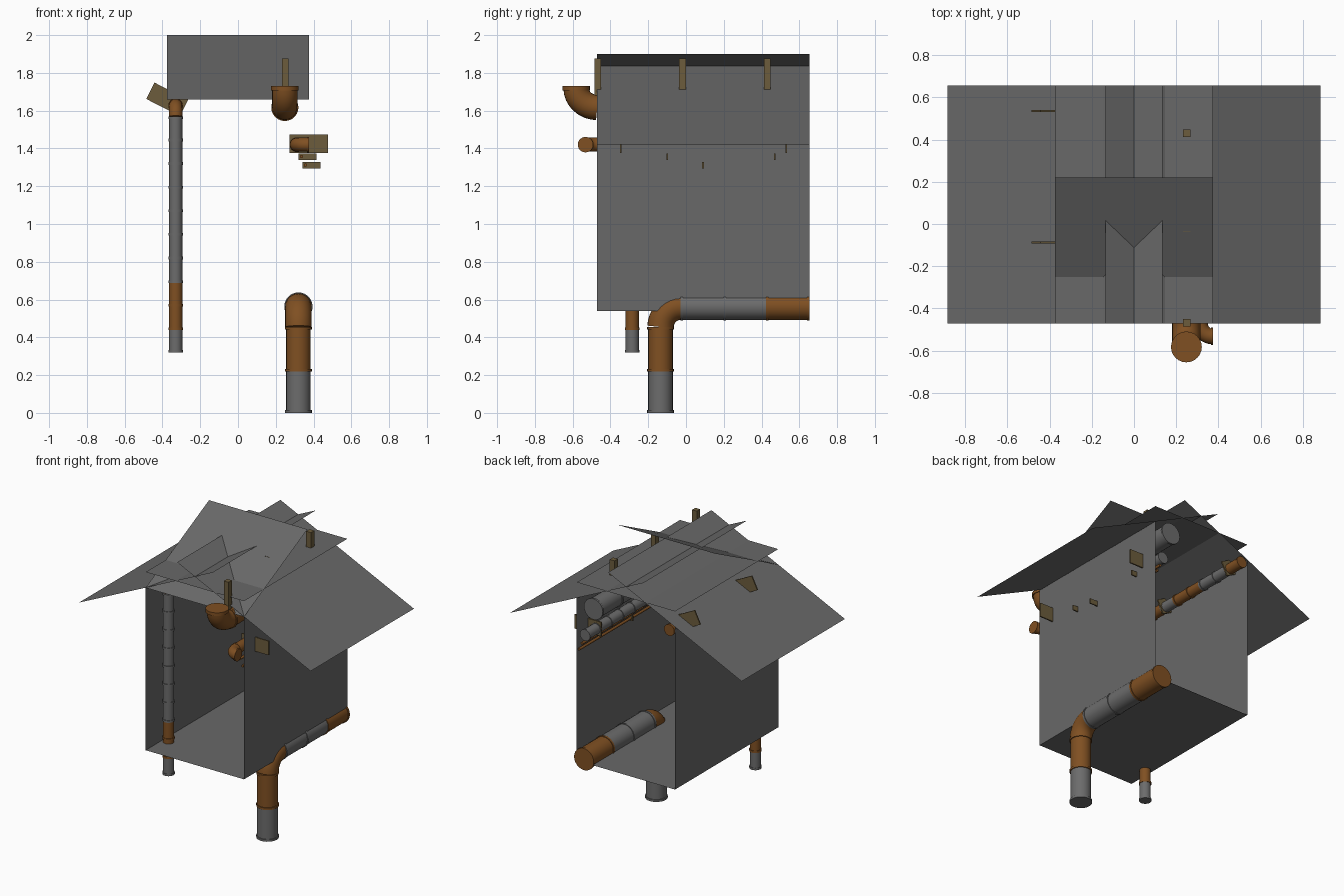
import bpy, bmesh, math
from mathutils import Vector, Matrix

if "Cube" in bpy.data.objects:
    bpy.data.objects.remove(bpy.data.objects["Cube"])


def material(name, rgb):
    m = bpy.data.materials.new(name)
    m.diffuse_color = (*rgb, 1)
    m.use_nodes = True
    m.node_tree.nodes["Principled BSDF"].inputs["Base Color"].default_value = m.diffuse_color
    return m


GREY = material("sheet grey", (0.14, 0.14, 0.14))
STEEL = material("pipe grey", (0.15, 0.15, 0.15))
RUST = material("rust brown", (0.215, 0.08, 0.016))
WOOD = material("wood brown", (0.15, 0.107, 0.046))


def finish(name, bm, mat, smooth=False):
    me = bpy.data.meshes.new(name)
    bm.to_mesh(me)
    bm.free()
    me.materials.append(mat)
    if smooth:
        for p in me.polygons:
            p.use_smooth = True
        me.set_sharp_from_angle(angle=math.radians(40))
    ob = bpy.data.objects.new(name, me)
    bpy.context.collection.objects.link(ob)
    return ob


def sheet(name, a, b, y0=-0.47, y1=0.655):
    """Thin sheet spanned by two (x, z) points and a depth range."""
    bm = bmesh.new()
    pts = [(a[0], y0, a[1]), (b[0], y0, b[1]), (b[0], y1, b[1]), (a[0], y1, a[1])]
    bm.faces.new([bm.verts.new(p) for p in pts])
    return finish(name, bm, GREY)


def block(name, centre, size, tilt=0):
    bm = bmesh.new()
    mat = (Matrix.Translation(centre) @ Matrix.Rotation(tilt, 4, 'Y')
           @ Matrix.Diagonal((*size, 1)))
    bmesh.ops.create_cube(bm, size=1, matrix=mat)
    return finish(name, bm, WOOD)


def sweep(name, path, r, mat, sides=24):
    """Closed round tube along a planar path."""
    path = [Vector(p) for p in path]
    t0, t1 = path[1] - path[0], path[-1] - path[-2]
    n = t0.cross(t1)
    if n.length < 1e-8:
        n = t0.orthogonal()
    n.normalize()
    bm = bmesh.new()
    rings = []
    for i, p in enumerate(path):
        t = (path[min(i + 1, len(path) - 1)] - path[max(i - 1, 0)]).normalized()
        b = t.cross(n)
        rings.append([bm.verts.new(p + r * (math.cos(k) * n + math.sin(k) * b))
                      for k in (2 * math.pi * j / sides for j in range(sides))])
    for u, v in zip(rings, rings[1:]):
        for j in range(sides):
            k = (j + 1) % sides
            bm.faces.new((u[j], u[k], v[k], v[j]))
    bm.faces.new(rings[0][::-1])
    bm.faces.new(rings[-1])
    bmesh.ops.recalc_face_normals(bm, faces=bm.faces)
    return finish(name, bm, mat, True)


def elbow(name, start, corner, end, r, mat=RUST, steps=8):
    s, c, e = Vector(start), Vector(corner), Vector(end)
    o = s + e - c
    angles = [math.pi / 2 * i / steps for i in range(steps + 1)]
    return sweep(name, [o + (s - o) * math.cos(a) + (e - o) * math.sin(a) for a in angles], r, mat)


def run(name, origin, axis, breaks, colours, r, collar=0.006):
    """Straight pipe in coloured sections with a collar at each joint."""
    def at(v):
        p = list(origin)
        p[axis] = v
        return p
    for a, b, m in zip(breaks, breaks[1:], colours):
        sweep(name + "_section", [at(a), at(b)], r, m)
    for i, v in enumerate(breaks):
        w = 0.007
        v = min(max(v, breaks[0] + w), breaks[-1] - w) if i in (0, len(breaks) - 1) else v
        m = colours[min(i, len(colours) - 1)]
        sweep(name + "_collar", [at(v - w), at(v + w)], r + collar, m)


# Shell: floor, side walls, flat ceiling, crossing roof sheets, sloped front sheet
sheet("floor", (-0.375, 0.54), (0.375, 0.54))
sheet("ceiling", (-0.375, 1.768), (0.375, 1.768))
for s, side in ((-1, "left"), (1, "right")):
    sheet(side + "_wall", (s * 0.375, 0.54), (s * 0.375, 1.658))
    sheet(side + "_roof", (s * 0.883, 1.422), (-s * 0.135, 1.9))
bm = bmesh.new()
bm.faces.new([bm.verts.new(p) for p in ((-0.375, -0.47, 1.66), (0.375, -0.47, 1.66),
                                        (0.375, 0.22, 2.0), (-0.375, 0.22, 2.0))])
finish("front_roof", bm, GREY)

# Large drain pipe through the floor on the right
X = 0.32
run("drain_riser", (X, -0.135, 0), 2, [0, 0.225, 0.455], [STEEL, RUST], 0.065)
elbow("drain_elbow", (X, -0.135, 0.455), (X, -0.135, 0.563), (X, -0.025, 0.563), 0.07)
run("drain_run", (X, 0, 0.563), 1, [-0.03, 0.205, 0.43, 0.655], [STEEL, STEEL, RUST], 0.071, 0.004)

# Slim downpipe on the left, turning back under the roof
breaks = [0.32 + 0.125 * i for i in range(11)]
run("downpipe", (-0.33, -0.285, 0), 2, breaks,
    [STEEL, RUST, RUST] + [STEEL] * 7, 0.035, 0.004)
elbow("downpipe_elbow", (-0.33, -0.285, 1.57), (-0.33, -0.285, 1.627), (-0.33, -0.225, 1.627), 0.035)
breaks = [-0.22 + 0.125 * i for i in range(8)]
run("left_gutter_pipe", (-0.33, 0, 1.627), 1, breaks,
    [RUST, STEEL, RUST, RUST, STEEL, STEEL, RUST], 0.035, 0.004)

# Large vent pipe under the right roof with an upturned mouth
run("vent_pipe", (0.248, 0, 1.617), 1, [-0.47, -0.245, -0.02, 0.205, 0.43, 0.655],
    [RUST] + [STEEL] * 4, 0.066)
elbow("vent_elbow", (0.248, -0.47, 1.617), (0.248, -0.582, 1.617), (0.248, -0.582, 1.72), 0.067)
sweep("vent_mouth", [(0.248, -0.582, 1.708), (0.248, -0.582, 1.73)], 0.073, RUST)

# Small pipe beside it with a mouth turned to the right
run("small_pipe", (0.312, 0, 1.42), 1, [-0.47 + 0.125 * i for i in range(10)],
    [RUST] + [STEEL] * 8, 0.035, 0.004)
elbow("small_elbow", (0.312, -0.47, 1.42), (0.312, -0.532, 1.42), (0.37, -0.532, 1.42), 0.037)
sweep("small_mouth", [(0.364, -0.532, 1.42), (0.375, -0.532, 1.42)], 0.041, RUST)

# Two thin lines below
for x, z in ((0.336, 1.357), (0.357, 1.312)):
    sweep("thin_line", [(x, -0.46, z), (x, 0.655, z)], 0.009, RUST, 12)

# Wooden hangers, wall brackets and roof brackets
for y in (-0.467, -0.018, 0.43):
    block("pipe_hanger", (0.25, y, 1.775), (0.036, 0.036, 0.2))
for y in (-0.345, 0.53):
    block("large_bracket", (0.375, y, 1.425), (0.205, 0.009, 0.097))
for x, y, z in ((0.368, -0.1, 1.356), (0.368, 0.47, 1.356), (0.388, 0.09, 1.312)):
    block("small_bracket", (x, y, z), (0.095, 0.008, 0.034))
for y in (-0.087, 0.535):
    block("roof_bracket", (-0.375, y, 1.66), (0.2, 0.009, 0.097), math.radians(27))
